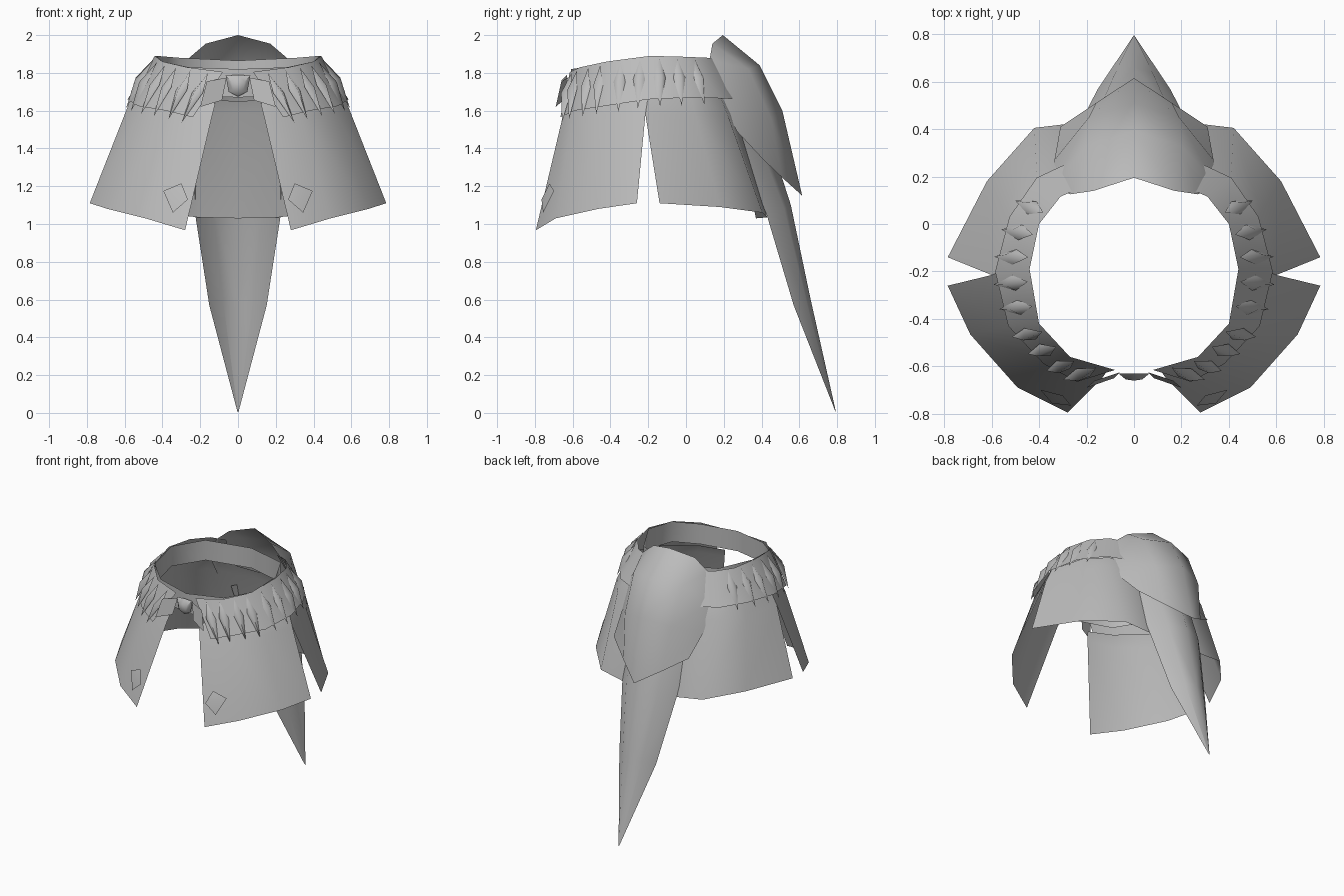
import bpy, bmesh, math
from mathutils import Vector
from mathutils.bvhtree import BVHTree

cube = bpy.data.objects.get("Cube")
if cube:
    bpy.data.objects.remove(cube, do_unlink=True)

grey = bpy.data.materials.new("plain grey")
grey.use_nodes = True
grey.diffuse_color = (0.5, 0.5, 0.5, 1)
grey.node_tree.nodes["Principled BSDF"].inputs["Base Color"].default_value = (0.5, 0.5, 0.5, 1)


def make(name, verts, faces, angle=50):
    """Mesh of the left half, mirrored across x = 0."""
    mesh = bpy.data.meshes.new(name)
    mesh.from_pydata([tuple(v) for v in verts], [], faces)
    mesh.materials.append(grey)
    ob = bpy.data.objects.new(name, mesh)
    bpy.context.collection.objects.link(ob)
    mirror = ob.modifiers.new("mirror", 'MIRROR')
    mirror.use_clip = True
    bpy.ops.object.select_all(action='DESELECT')
    ob.select_set(True)
    bpy.context.view_layer.objects.active = ob
    bpy.ops.object.shade_smooth_by_angle(angle=math.radians(angle))
    return ob


def sheet(name, rows):
    """Sheet through rows of points, top to bottom, each running front to back."""
    n = len(rows[0])
    verts = [p for row in rows for p in row]
    faces = [(i * n + j, (i + 1) * n + j, (i + 1) * n + j + 1, i * n + j + 1)
             for i in range(len(rows) - 1) for j in range(n - 1)]
    return make(name, verts, faces)


# Skirt: two front panels and one back panel, split by side slits
front_panel = sheet("front_skirt_panels", [
    [(0.12, -0.63, 1.64), (0.29, -0.57, 1.65), (0.48, -0.42, 1.66), (0.56, -0.20, 1.68)],
    [(0.135, -0.65, 1.58), (0.33, -0.60, 1.58), (0.52, -0.43, 1.58), (0.60, -0.215, 1.58)],
    [(0.28, -0.795, 0.967), (0.49, -0.69, 1.03), (0.69, -0.465, 1.08), (0.785, -0.26, 1.11)]])
sheet("back_skirt_panel", [
    [(0.56, -0.20, 1.68), (0.49, 0.02, 1.69), (0.37, 0.18, 1.68), (0.20, 0.23, 1.66), (0, 0.25, 1.65)],
    [(0.60, -0.215, 1.58), (0.535, 0.05, 1.58), (0.41, 0.22, 1.58), (0.21, 0.26, 1.58), (0, 0.28, 1.58)],
    [(0.785, -0.14, 1.11), (0.62, 0.18, 1.09), (0.42, 0.405, 1.06), (0.21, 0.43, 1.035), (0, 0.37, 1.03)]])

# Flared belt, open at the front, its back ends tucked under the shield
belt_top = [(0.08, -0.615, 1.805), (0.27, -0.56, 1.83), (0.40, -0.42, 1.86), (0.44, -0.19, 1.89),
            (0.40, 0.0, 1.885), (0.31, 0.115, 1.88), (0.21, 0.16, 1.87)]
belt_bottom = [(0.24, -0.665, 1.565), (0.38, -0.59, 1.60), (0.53, -0.43, 1.625), (0.585, -0.20, 1.66),
               (0.525, 0.03, 1.67), (0.41, 0.195, 1.665), (0.25, 0.27, 1.66)]
sheet("belt", [belt_top, belt_bottom])

# Upright inner band closing the waist
band = [(0, -0.61, 1.82), (0.26, -0.54, 1.83), (0.40, -0.41, 1.86), (0.43, -0.17, 1.89),
        (0.31, 0.06, 1.88), (0, 0.16, 1.865)]
sheet("inner_waistband", [band, [(x, y, z - 0.15) for x, y, z in band]])

# Back shield and the long tail under it, columns run from side edge to spine
sheet("back_shield", [
    [(0.27, 0.125, 1.87), (0.17, 0.14, 1.955), (0, 0.195, 2.0)],
    [(0.34, 0.17, 1.68), (0.20, 0.33, 1.82), (0, 0.39, 1.84)],
    [(0.335, 0.27, 1.49), (0.19, 0.45, 1.56), (0, 0.51, 1.60)],
    [(0.31, 0.41, 1.34), (0.16, 0.51, 1.245), (0, 0.615, 1.15)]])
sheet("tail", [
    [(0.24, 0.26, 1.48), (0.14, 0.36, 1.50), (0, 0.42, 1.52)],
    [(0.225, 0.43, 1.04), (0.13, 0.52, 1.08), (0, 0.555, 1.10)],
    [(0.152, 0.57, 0.57), (0.08, 0.635, 0.60), (0, 0.66, 0.60)],
    [(0.004, 0.79, 0.01), (0.002, 0.793, 0.008), (0, 0.795, 0.0)]])


def along(points, u):
    """Point at fractional station u of a list of points."""
    i = int(u)
    return Vector(points[i]).lerp(Vector(points[i + 1]), u - i)


# Row of tooth-shaped spikes lying on the belt
verts, faces = [], []
for u in (0.35, 0.85, 1.35, 1.8, 2.33, 2.78, 3.25, 3.75, 4.35):
    high, low = along(belt_top, u), along(belt_bottom, u)
    side = along(belt_bottom, int(u) + 0.9) - along(belt_bottom, int(u) + 0.1)
    side.z = 0
    side.normalize()
    out = Vector((side.y, -side.x, 0))
    top = high.lerp(low, 0.06) + out * 0.008
    bottom = low + out * 0.02 - Vector((0, 0, 0.04))
    mid = top.lerp(bottom, 0.4)
    k = len(verts)
    verts += [top, mid - side * 0.033, mid + out * 0.04, mid + side * 0.033, bottom]
    for a in (1, 2):
        faces += [(k, k + a, k + a + 1), (k + 4, k + a + 1, k + a)]
make("belt_spikes", verts, faces, 100)

# Front clasp: side wings and a faceted centre gem
make("clasp_wings",
     [(0.06, -0.625, 1.775), (0.085, -0.65, 1.655), (0.20, -0.69, 1.62), (0.165, -0.66, 1.755)],
     [(0, 1, 2, 3)])
make("clasp_gem",
     [(0, -0.63, 1.79), (0.065, -0.63, 1.785), (0.05, -0.63, 1.70), (0, -0.635, 1.675),
      (0, -0.66, 1.76), (0.035, -0.655, 1.755), (0.028, -0.655, 1.71), (0, -0.66, 1.70)],
     [(0, 4, 5, 1), (1, 5, 6, 2), (2, 6, 7, 3), (4, 7, 6, 5)])

# Small diamond plates lying on the front panels
bm = bmesh.new()
bm.from_mesh(front_panel.data)
tree = BVHTree.FromBMesh(bm)
bm.free()
plate = []
for x, z, lift in ((0.395, 1.175, 0.018), (0.30, 1.215, 0.018), (0.265, 1.13, 0.018),
                   (0.345, 1.06, 0.018), (0.325, 1.145, 0.026)):
    hit = tree.ray_cast(Vector((x, -2, z)), Vector((0, 1, 0)))[0]
    plate.append((x, (hit.y if hit else -0.74) - lift, z))
make("diamond_plates", plate, [(i, (i + 1) % 4, 4) for i in range(4)])
